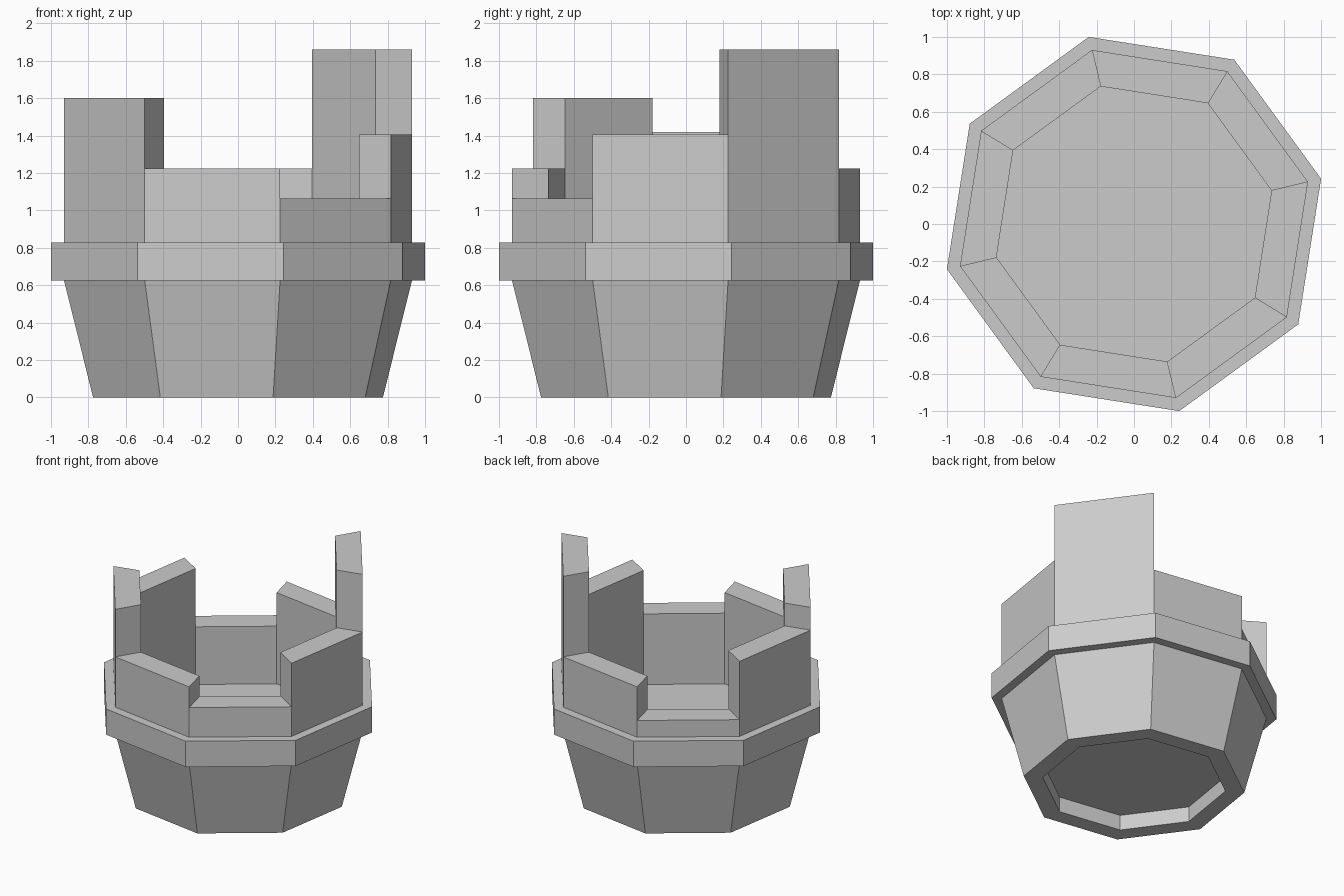
import bpy, bmesh
from math import radians, sin, cos

if "Cube" in bpy.data.objects:
    bpy.data.objects.remove(bpy.data.objects["Cube"])

SIDES = 8
START = 13.6                      # rotation of the first corner, degrees
HEIGHTS = [1.86, 1.225, 0.96, 1.42, 1.6, 1.225, 1.062, 1.405]  # stave tops
R_WALL, R_IN, R_BAND, R_FOOT, R_HOLE = 0.957, 0.757, 1.029, 0.797, 0.66
Z_BAND0, Z_BAND1, Z_FLOOR, Z_RECESS = 0.625, 0.828, 0.505, 0.12


def pt(k, r, z):
    a = radians(START + 360 / SIDES * k)
    return (r * cos(a), r * sin(a), z)


def face(bm, pts):
    bm.faces.new([bm.verts.new(p) for p in pts])


def sweep(bm, profile_of):
    # revolve a profile in flat sectors; the profile may differ per sector
    for k in range(SIDES):
        prof = profile_of(k)
        for p, q in zip(prof, prof[1:]):
            face(bm, [pt(k, *p), pt(k + 1, *p), pt(k + 1, *q), pt(k, *q)])


def finish(bm, name):
    bmesh.ops.remove_doubles(bm, verts=bm.verts, dist=1e-4)
    mesh = bpy.data.meshes.new(name)
    bm.to_mesh(mesh)
    bm.free()
    bpy.context.collection.objects.link(bpy.data.objects.new(name, mesh))


# tapered foot with a shallow recess underneath
bm = bmesh.new()
sweep(bm, lambda k: [(R_HOLE, Z_RECESS), (R_HOLE, 0), (R_FOOT, 0), (R_WALL, Z_BAND0)])
face(bm, [pt(k, R_HOLE, Z_RECESS) for k in reversed(range(SIDES))])
finish(bm, "tapered_base")

# projecting band around the middle
bm = bmesh.new()
sweep(bm, lambda k: [(R_WALL, Z_BAND0), (R_BAND, Z_BAND0), (R_BAND, Z_BAND1), (R_WALL, Z_BAND1)])
finish(bm, "band")

# staves of uneven height, with the inside floor
bm = bmesh.new()
sweep(bm, lambda k: [(R_WALL, Z_BAND1), (R_WALL, HEIGHTS[k]), (R_IN, HEIGHTS[k]), (R_IN, Z_FLOOR)])
face(bm, [pt(k, R_IN, Z_FLOOR) for k in range(SIDES)])
for k in range(SIDES):            # exposed ends between neighbouring staves
    a, b = HEIGHTS[k - 1], HEIGHTS[k]
    face(bm, [pt(k, R_IN, a), pt(k, R_WALL, a), pt(k, R_WALL, b), pt(k, R_IN, b)])
finish(bm, "wall_staves")
